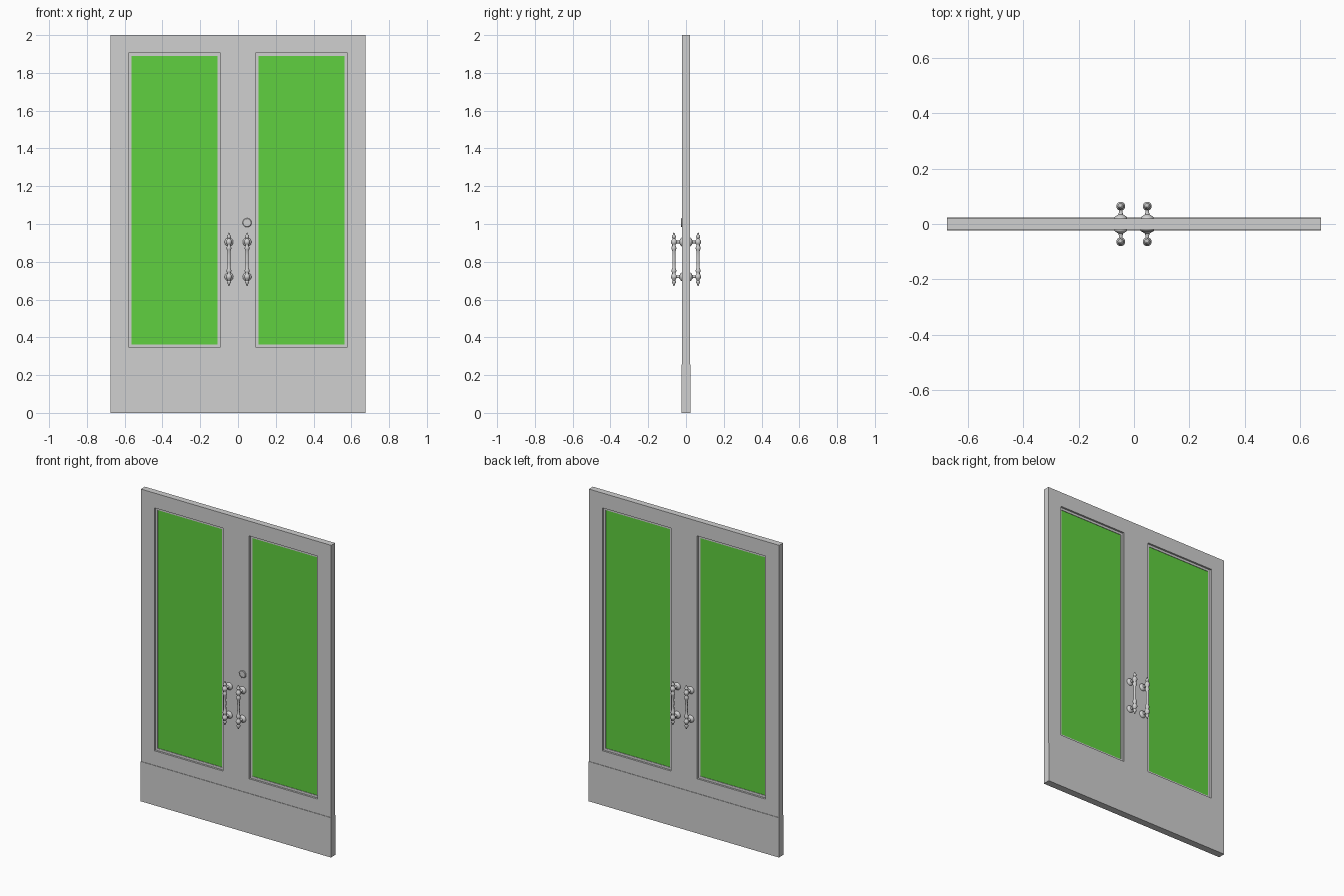
import bpy, bmesh, math
from mathutils import Matrix, Vector

cube = bpy.data.objects.get("Cube")
if cube:
    bpy.data.objects.remove(cube, do_unlink=True)


def make_material(name, rgb):
    mat = bpy.data.materials.new(name)
    mat.use_nodes = True
    mat.diffuse_color = (*rgb, 1)
    bsdf = next(n for n in mat.node_tree.nodes if n.type == 'BSDF_PRINCIPLED')
    bsdf.inputs["Base Color"].default_value = (*rgb, 1)
    return mat


GREY = make_material("door grey", (0.63, 0.63, 0.63))
GREEN = make_material("panel green", (0.117, 0.63, 0.05))


def add_object(name, bm, mat, smooth=False):
    bmesh.ops.recalc_face_normals(bm, faces=bm.faces)
    mesh = bpy.data.meshes.new(name)
    bm.to_mesh(mesh)
    bm.free()
    mesh.materials.append(mat)
    obj = bpy.data.objects.new(name, mesh)
    bpy.context.collection.objects.link(obj)
    if smooth:
        bpy.ops.object.select_all(action='DESELECT')
        obj.select_set(True)
        bpy.context.view_layer.objects.active = obj
        bpy.ops.object.shade_smooth_by_angle(angle=math.radians(40))
    return obj


def pierced_slab(name, xs, zs, holes, depth, mat):
    """Upright slab cut into cells; the cells listed in holes stay open."""
    bm = bmesh.new()
    verts = [[bm.verts.new((x, 0, z)) for z in zs] for x in xs]
    for i in range(len(xs) - 1):
        for j in range(len(zs) - 1):
            if (i, j) not in holes:
                bm.faces.new((verts[i][j], verts[i + 1][j],
                              verts[i + 1][j + 1], verts[i][j + 1]))
    obj = add_object(name, bm, mat)
    mod = obj.modifiers.new("thickness", 'SOLIDIFY')
    mod.thickness = depth
    mod.offset = 0


def turned_part(name, profile, matrix, steps=20):
    """Spin (radius, height) points about the local z axis, then place them."""
    bm = bmesh.new()
    pts = [bm.verts.new((r, 0, h)) for r, h in profile]
    edges = [bm.edges.new(pair) for pair in zip(pts, pts[1:])]
    bmesh.ops.spin(bm, geom=pts + edges, cent=(0, 0, 0), axis=(0, 0, 1),
                   angle=math.tau, steps=steps, use_duplicate=False)
    bmesh.ops.remove_doubles(bm, verts=bm.verts[:], dist=1e-5)
    bmesh.ops.transform(bm, matrix=matrix, verts=bm.verts[:])
    add_object(name, bm, GREY, True)


# Door slab with two window openings, and the thicker kick plate
W, H, KICK = 0.675, 2.0, 0.255
IN, OUT, LOW, HIGH = 0.0925, 0.5795, 0.348, 1.905
pierced_slab("door_slab", [-W, -OUT, -IN, IN, OUT, W], [KICK, LOW, HIGH, H],
             {(1, 1), (3, 1)}, 0.04, GREY)
pierced_slab("kick_plate", [-W, W], [0, KICK], set(), 0.046, GREY)

# Recessed bead and panel in each opening
B = 0.015
for side, a, b in (("right", -OUT, -IN), ("left", IN, OUT)):
    pierced_slab(side + "_window_bead", [a, a + B, b - B, b],
                 [LOW, LOW + B, HIGH - B, HIGH], {(1, 1)}, 0.016, GREY)
    pierced_slab(side + "_window_panel", [a + B, b - B],
                 [LOW + B, HIGH - B], set(), 0.01, GREEN)

# Pull handles: turned grip with finials, held by two posts on rosettes
half = [(0.0085, 0), (0.0075, 0.02), (0.0085, 0.045), (0.012, 0.054),
        (0.013, 0.060), (0.012, 0.066), (0.009, 0.072), (0.009, 0.078),
        (0.014, 0.084), (0.016, 0.092), (0.014, 0.100), (0.009, 0.106),
        (0.007, 0.111), (0.011, 0.117), (0.011, 0.122), (0.006, 0.130),
        (0.004, 0.138), (0, 0.143)]
grip = [(r, -h) for r, h in reversed(half[1:])] + half
post = [(0, 0), (0.023, 0), (0.023, 0.003), (0.020, 0.007), (0.014, 0.011),
        (0.009, 0.014), (0.007, 0.020), (0.007, 0.030), (0.009, 0.036), (0, 0.043)]
FACE, REACH, MID, POST = 0.02, 0.064, 0.8125, 0.092


def outward(sy):
    return Matrix.Rotation(-sy * math.pi / 2, 4, 'X')


for front, sy in (("front", -1), ("back", 1)):
    for side, sx in (("right", -1), ("left", 1)):
        x = sx * 0.048
        turned_part(f"{front}_{side}_grip", grip,
                    Matrix.Translation((x, sy * REACH, MID)))
        for level, sz in (("lower", -1), ("upper", 1)):
            spot = Vector((x, sy * FACE, MID + sz * POST))
            turned_part(f"{front}_{side}_{level}_post", post,
                        Matrix.Translation(spot) @ outward(sy))

# Lock cylinder above the front left handle
lock = [(0, 0), (0.024, 0), (0.024, 0.004), (0.021, 0.007), (0.017, 0.007),
        (0.017, 0.004), (0, 0.004)]
turned_part("lock_cylinder", lock,
            Matrix.Translation((0.048, -FACE, 1.007)) @ outward(-1), 24)
